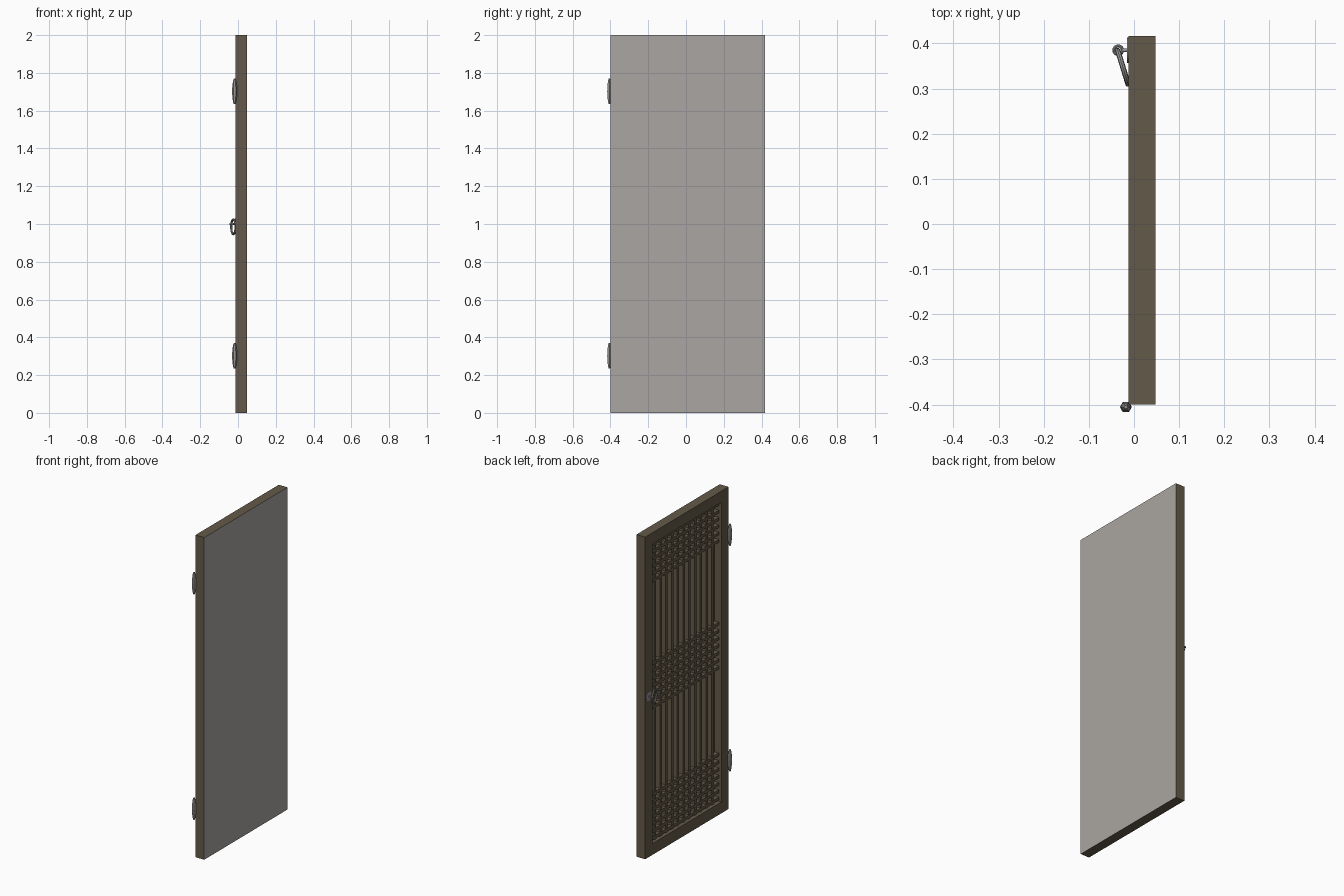
import bpy, bmesh, math
from mathutils import Vector, Matrix

if "Cube" in bpy.data.objects:
    bpy.data.objects.remove(bpy.data.objects["Cube"])

def material(name, rgb):
    m = bpy.data.materials.new(name)
    m.diffuse_color = (*rgb, 1)
    m.use_nodes = True
    m.node_tree.nodes["Principled BSDF"].inputs["Base Color"].default_value = m.diffuse_color
    return m

WOOD = material("dark_wood", (0.127, 0.102, 0.065))
PAPER = material("paper_grey", (0.40, 0.38, 0.36))
IRON = material("iron_grey", (0.30, 0.285, 0.28))

def finish(name, bm, mats, smooth=False):
    bmesh.ops.recalc_face_normals(bm, faces=bm.faces)
    me = bpy.data.meshes.new(name)
    bm.to_mesh(me)
    bm.free()
    for m in mats:
        me.materials.append(m)
    ob = bpy.data.objects.new(name, me)
    bpy.context.collection.objects.link(ob)
    if smooth:
        bpy.ops.object.select_all(action='DESELECT')
        ob.select_set(True)
        bpy.context.view_layer.objects.active = ob
        bpy.ops.object.shade_smooth_by_angle(angle=math.radians(40))
    return ob

def add_box(bm, x0, x1, y0, y1, z0, z1):
    mat = Matrix.Translation(((x0 + x1) / 2, (y0 + y1) / 2, (z0 + z1) / 2)) \
        @ Matrix.Diagonal((x1 - x0, y1 - y0, z1 - z0, 1))
    bmesh.ops.create_cube(bm, size=1, matrix=mat)

def add_torus(bm, center, u, v, R, r, n, k):
    """Ring in the plane of unit vectors u and v."""
    c, u, v = Vector(center), Vector(u).normalized(), Vector(v).normalized()
    w = u.cross(v)
    rings = []
    for i in range(n):
        a = 2 * math.pi * i / n
        d = u * math.cos(a) + v * math.sin(a)
        rings.append([bm.verts.new(c + d * (R + r * math.cos(t)) + w * r * math.sin(t))
                      for t in (2 * math.pi * j / k for j in range(k))])
    for i in range(n):
        p, q = rings[i], rings[(i + 1) % n]
        for j in range(k):
            bm.faces.new((p[j], p[(j + 1) % k], q[(j + 1) % k], q[j]))

Y0, Y1, Z1 = -0.40, 0.417, 2.0       # door outline
XF, XP, XB = -0.012, 0.034, 0.048    # front face, panel face, back face
W = 0.07                             # frame width

# Mitred frame with closed recess; the back face is papered
bm = bmesh.new()
def loop(x, d):
    return [bm.verts.new((x, y, z)) for y, z in
            ((Y0 + d, d), (Y1 - d, d), (Y1 - d, Z1 - d), (Y0 + d, Z1 - d))]
loops = [loop(XB, 0), loop(XF, 0), loop(XF, W), loop(XP, W)]
for a, b in zip(loops, loops[1:]):
    for i in range(4):
        j = (i + 1) % 4
        bm.faces.new((a[i], a[j], b[j], b[i]))
bm.faces.new(loops[0])
bm.faces.new(loops[-1])
bmesh.ops.recalc_face_normals(bm, faces=bm.faces)
for f in bm.faces:
    f.material_index = 1 if f.normal.x > 0.9 else 0
finish("door_frame", bm, [WOOD, PAPER])

# Vertical lattice bars
bm = bmesh.new()
N = 11
step = (Y1 - Y0 - 2 * W) / (N + 1)
for i in range(1, N + 1):
    y = Y0 + W + step * i
    add_box(bm, 0.008, XP, y - 0.01, y + 0.01, W, Z1 - W)
finish("vertical_lattice_bars", bm, [WOOD])

# Horizontal lattice bars in three bands
bm = bmesh.new()
for start, count in ((0.087, 7), (0.90, 7), (1.687, 6)):
    for i in range(count):
        z = start + 0.0455 * i
        add_box(bm, 0.005, XP, Y0 + W, Y1 - W, z - 0.009, z + 0.009)
finish("horizontal_lattice_bars", bm, [WOOD])

# Six-sided spindle hinges
for name, zc in (("lower_hinge", 0.302), ("upper_hinge", 1.702)):
    bm = bmesh.new()
    prev = None
    for h, r in ((-0.068, 0.004), (-0.055, 0.0085), (-0.03, 0.012), (0, 0.0133),
                 (0.03, 0.012), (0.055, 0.0085), (0.068, 0.004)):
        ring = [bm.verts.new((-0.018 + r * math.cos(i * math.pi / 3),
                              -0.4055 + r * math.sin(i * math.pi / 3), zc + h)) for i in range(6)]
        if prev:
            for i in range(6):
                j = (i + 1) % 6
                bm.faces.new((prev[i], prev[j], ring[j], ring[i]))
        else:
            bm.faces.new(ring)
        prev = ring
    bm.faces.new(prev)
    finish(name, bm, [IRON])

# Handle: round plate, stem, eyelet and hanging ring
HY, HZ = 0.385, 1.0
turn = Matrix.Rotation(math.pi / 2, 4, 'Y')
bm = bmesh.new()
for x, r, d in ((-0.0135, 0.028, 0.004), (-0.019, 0.004, 0.014)):
    bmesh.ops.create_cone(bm, cap_ends=True, segments=16, radius1=r, radius2=r, depth=d,
                          matrix=Matrix.Translation((x, HY, HZ)) @ turn)
finish("handle_plate", bm, [IRON], True)

bm = bmesh.new()
add_torus(bm, (-0.035, HY, HZ), (1, 0, 0), (0, 1, 0), 0.0095, 0.0035, 16, 8)
finish("handle_eyelet", bm, [IRON], True)

bm = bmesh.new()
add_torus(bm, (-0.0245, 0.347, 0.985), (-0.024, 0.078, 0), (0, 0, 1), 0.039, 0.006, 24, 8)
finish("handle_ring", bm, [IRON], True)
